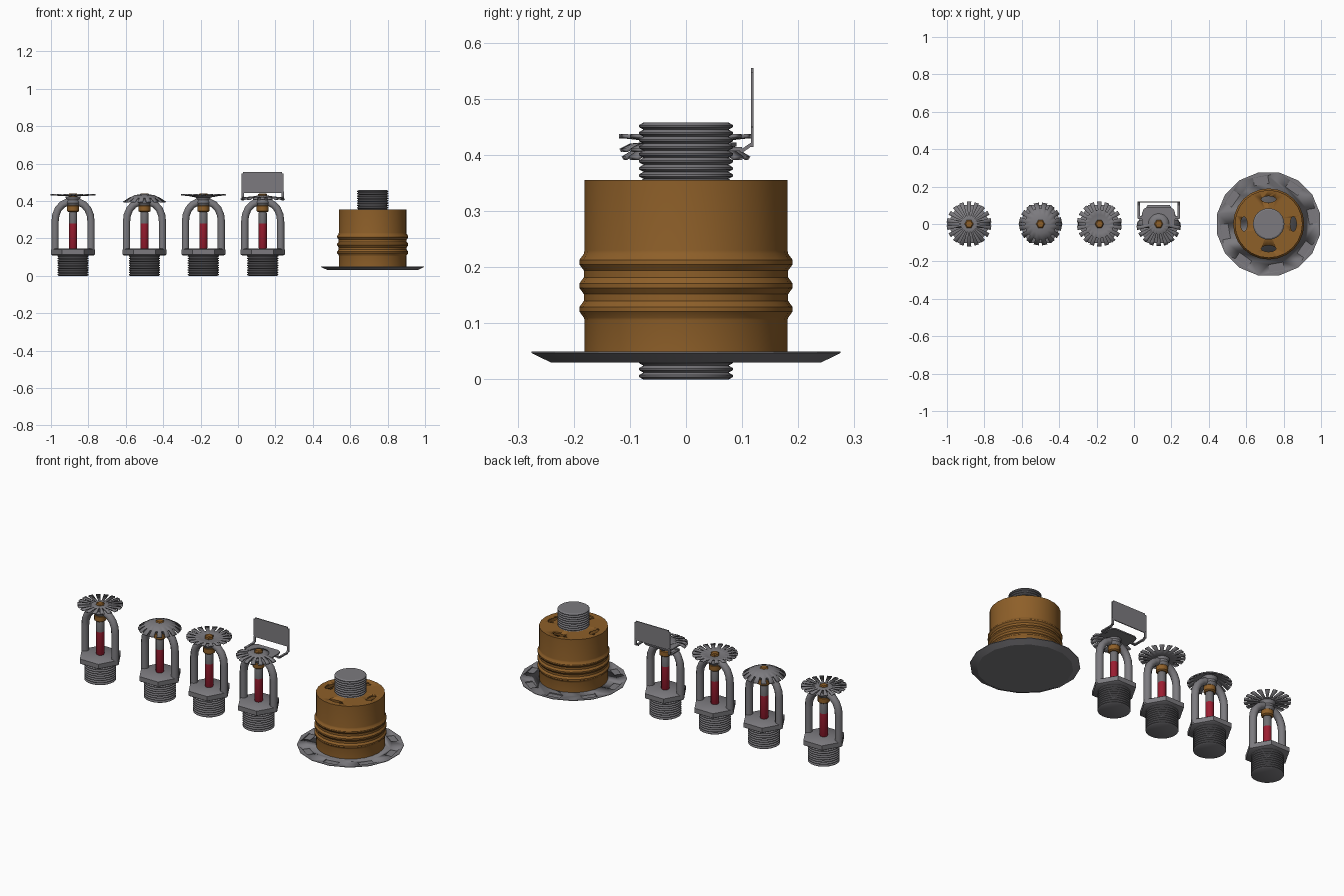
import bpy, bmesh, math
from mathutils import Matrix, Vector

if "Cube" in bpy.data.objects:
    bpy.data.objects.remove(bpy.data.objects["Cube"])

def mat(name, c):
    m = bpy.data.materials.new(name)
    m.diffuse_color = (*c, 1)
    m.use_nodes = True
    m.node_tree.nodes["Principled BSDF"].inputs["Base Color"].default_value = m.diffuse_color
    return m

STEEL = mat("steel grey", (0.20, 0.195, 0.21))
GLASS = mat("clear glass grey", (0.16, 0.155, 0.165))
BRASS = mat("brown brass", (0.27, 0.115, 0.022))
RED = mat("bulb red", (0.33, 0.012, 0.03))

def finish(name, bm, material, loc=(0, 0, 0), angle=35):
    bmesh.ops.recalc_face_normals(bm, faces=bm.faces[:])
    me = bpy.data.meshes.new(name)
    bm.to_mesh(me)
    bm.free()
    me.materials.append(material)
    me.shade_smooth()
    me.set_sharp_from_angle(angle=math.radians(angle))
    ob = bpy.data.objects.new(name, me)
    bpy.context.collection.objects.link(ob)
    ob.location = loc
    return ob

def lathe(name, prof, n, material, loc, phase=0.0, closed=False, angle=35):
    """Spin (radius, z) points; the ends are capped unless the profile is closed."""
    bm = bmesh.new()
    rings = []
    for r, z in prof:
        rings.append([bm.verts.new((r * math.cos(phase + math.tau * i / n),
                                    r * math.sin(phase + math.tau * i / n), z)) for i in range(n)])
    pairs = list(zip(rings, rings[1:]))
    if closed:
        pairs.append((rings[-1], rings[0]))
    else:
        bm.faces.new(rings[0])
        bm.faces.new(rings[-1])
    for a, b in pairs:
        for i in range(n):
            j = (i + 1) % n
            bm.faces.new((a[i], a[j], b[j], b[i]))
    return finish(name, bm, material, loc, angle)

def sweep(name, path, w, d, n, material, loc):
    """Elliptic bar along a path lying in the xz plane."""
    bm = bmesh.new()
    pts = [Vector((x, 0, z)) for x, z in path]
    rings = []
    for k, p in enumerate(pts):
        t = (pts[min(k + 1, len(pts) - 1)] - pts[max(k - 1, 0)]).normalized()
        side = Vector((t.z, 0, -t.x))
        rings.append([bm.verts.new(p + side * w * math.cos(math.tau * (i + .5) / n)
                                   + Vector((0, d * math.sin(math.tau * (i + .5) / n), 0)))
                      for i in range(n)])
    bm.faces.new(rings[0])
    bm.faces.new(rings[-1])
    for a, b in zip(rings, rings[1:]):
        for i in range(n):
            j = (i + 1) % n
            bm.faces.new((a[i], a[j], b[j], b[i]))
    return finish(name, bm, material, loc, 50)

def add_box(bm, c, s, rot=None):
    m = Matrix.Translation(c) @ (rot or Matrix()) @ Matrix.Diagonal((*s, 1))
    bmesh.ops.create_cube(bm, size=1, matrix=m)

def thread(name, z0, z1, loc, ridges=9):
    """Threaded pipe stub made of stacked ridges."""
    h = (z1 - z0) / ridges
    prof = [(0.076, z0)]
    for k in range(ridges):
        z = z0 + k * h
        prof += [(0.084, z + h * .35), (0.084, z + h * .6), (0.076, z + h)]
    return lathe(name, prof, 24, STEEL, loc, angle=30)

def deflector(name, loc, n, inner, tines, fill=0.6, skip=None):
    """Slotted disc: full rings over `inner`, separate tines over `tines` (radius, z)."""
    bm = bmesh.new()
    angs = []
    for k in range(n):
        a = math.tau * (k + .5) / n
        h = math.pi / n * fill
        angs += [a - h, a + h]
    def ring(r, z):
        return [bm.verts.new((r * math.cos(a), r * math.sin(a), z)) for a in angs]
    rings = [ring(r, z) for r, z in inner]
    m = 2 * n
    bm.faces.new(rings[0])
    for a, b in zip(rings, rings[1:]):
        for i in range(m):
            bm.faces.new((a[i], a[(i + 1) % m], b[(i + 1) % m], b[i]))
    prev = rings[-1]
    for r, z in tines:
        cur = ring(r, z)
        for k in range(n):
            if not (skip and skip(math.tau * (k + .5) / n)):
                i = 2 * k
                bm.faces.new((prev[i], prev[i + 1], cur[i + 1], cur[i]))
        prev = cur
    bmesh.ops.delete(bm, geom=[v for v in bm.verts if not v.link_faces], context='VERTS')
    ob = finish(name, bm, STEEL, loc, 30)
    s = ob.modifiers.new("thickness", 'SOLIDIFY')
    s.thickness = 0.007
    s.offset = 0
    return ob

def sprinkler(tag, x):
    loc = (x, 0, 0)
    thread(tag + "_thread", 0, 0.112, loc)
    # hexagonal wrench collar
    lathe(tag + "_collar", [(0.108, .108), (0.118, .114), (0.118, .140), (0.108, .146)], 6, STEEL, loc)
    # pair of curved frame arms
    for side, s in (("left", -1), ("right", 1)):
        path = [(.096, .12), (.096, .29), (.092, .325), (.079, .357), (.058, .38), (.03, .395), (0, .40)]
        sweep(f"{tag}_arm_{side}", [(s * a, z) for a, z in path], .021, .022, 8, STEEL, loc)
    # bulb, cap and top boss
    lathe(tag + "_bulb", [(.016, .14), (.022, .15), (.022, .28)], 12, RED, loc)
    lathe(tag + "_bulb_top", [(.022, .28), (.022, .335), (.018, .345)], 12, GLASS, loc)
    lathe(tag + "_seat", [(.024, .34), (.032, .346), (.032, .372), (.026, .378)], 12, BRASS, loc)
    lathe(tag + "_boss", [(.028, .374), (.038, .39), (.034, .405), (.042, .424)], 12, STEEL, loc)
    lathe(tag + "_screw", [(.024, .40), (.024, .436), (.018, .441)], 6, BRASS, loc)

X = (-0.882, -0.50, -0.185, 0.132)
for tag, x in zip(("upright", "domed", "pendent", "sidewall"), X):
    sprinkler(tag, x)

# four kinds of spray deflector
deflector("upright_deflector", (X[0], 0, 0), 18, [(.03, .43), (.045, .43)], [(.12, .433)], .58)
deflector("domed_deflector", (X[1], 0, 0), 16, [(.02, .433), (.05, .428), (.082, .414)], [(.113, .394)], .66)
deflector("pendent_deflector", (X[2], 0, 0), 18, [(.03, .421), (.05, .424), (.075, .429)], [(.12, .434)], .6)
deflector("sidewall_deflector", (X[3], 0, 0), 18, [(.03, .425), (.055, .421)], [(.1, .417), (.118, .408)], .6,
          skip=lambda a: math.radians(8) < a < math.radians(172))

# sidewall: rounded rear plate, bent legs and upright baffle
bm = bmesh.new()
out = [(-.088, -.005), (.088, -.005), (.088, .06), (.08, .08), (.062, .09), (-.062, .09), (-.08, .08), (-.088, .06)]
f = bm.faces.new([bm.verts.new((x, y, .415)) for x, y in out])
g = bmesh.ops.extrude_face_region(bm, geom=[f])
bmesh.ops.translate(bm, verts=[v for v in g['geom'] if isinstance(v, bmesh.types.BMVert)], vec=(0, 0, .007))
finish("sidewall_rear_plate", bm, STEEL, (X[3], 0, 0))
bm = bmesh.new()
for s in (-1, 1):
    add_box(bm, (s * .095, .035, .414), (.03, .014, .007))
    add_box(bm, (s * .107, .065, .411), (.012, .07, .007))
    add_box(bm, (s * .107, .108, .413), (.012, .026, .006), Matrix.Rotation(.6, 4, 'X'))
    add_box(bm, (s * .107, .118, .432), (.012, .005, .036))
finish("sidewall_legs", bm, STEEL, (X[3], 0, 0))
bm = bmesh.new()
add_box(bm, (0, .118, .499), (.225, .005, .112))
edges = [e for e in bm.edges if abs(e.verts[0].co.y - e.verts[1].co.y) > .001]
bmesh.ops.bevel(bm, geom=edges, offset=.008, segments=2, affect='EDGES')
finish("sidewall_baffle", bm, STEEL, (X[3], 0, 0))

def cut(ob, bm):
    """Subtract a temporary cutter mesh from an object."""
    c = finish("cutter", bm, ob.data.materials[0], ob.location)
    c.hide_render = True
    m = ob.modifiers.new("cut", 'BOOLEAN')
    m.operation, m.solver, m.object = 'DIFFERENCE', 'EXACT', c
    bpy.context.view_layer.update()
    new = bpy.data.meshes.new_from_object(ob.evaluated_get(bpy.context.evaluated_depsgraph_get()))
    ob.modifiers.clear()
    ob.data = new
    bpy.data.objects.remove(c)

# concealed sprinkler: cover plate with shallow slots
C = (0.72, 0, 0)
plate = lathe("cover_plate", [(.245, .030), (.281, .047), (.281, .050)], 16, STEEL, C, math.pi / 16, angle=20)
bm = bmesh.new()
for k in range(8):
    a = math.radians(10 + 45 * k)
    add_box(bm, (.235 * math.cos(a), .235 * math.sin(a), .055), (.042, .08, .022), Matrix.Rotation(a, 4, 'Z'))
cut(plate, bm)

# ribbed housing cup with four slots in the top
prof = [(.181, .049), (.181, .106)]
for z in (.125, .167, .209):
    prof += [(.182, z - .015), (.190, z - .004), (.190, z + .004), (.182, z + .015)]
prof += [(.181, .23), (.181, .355), (.07, .355), (.07, .347), (.173, .347), (.173, .049)]
cup = lathe("housing_cup", prof, 24, BRASS, C, closed=True)
bm = bmesh.new()
for k in range(4):
    m = Matrix.Rotation(math.pi / 2 * k, 4, 'Z') @ Matrix.Translation((.132, 0, .35)) @ Matrix.Diagonal((.017, .04, 1, 1))
    bmesh.ops.create_cone(bm, cap_ends=True, segments=12, radius1=1, radius2=1, depth=.04, matrix=m)
cut(cup, bm)
thread("housing_inlet", .345, .458, C)
